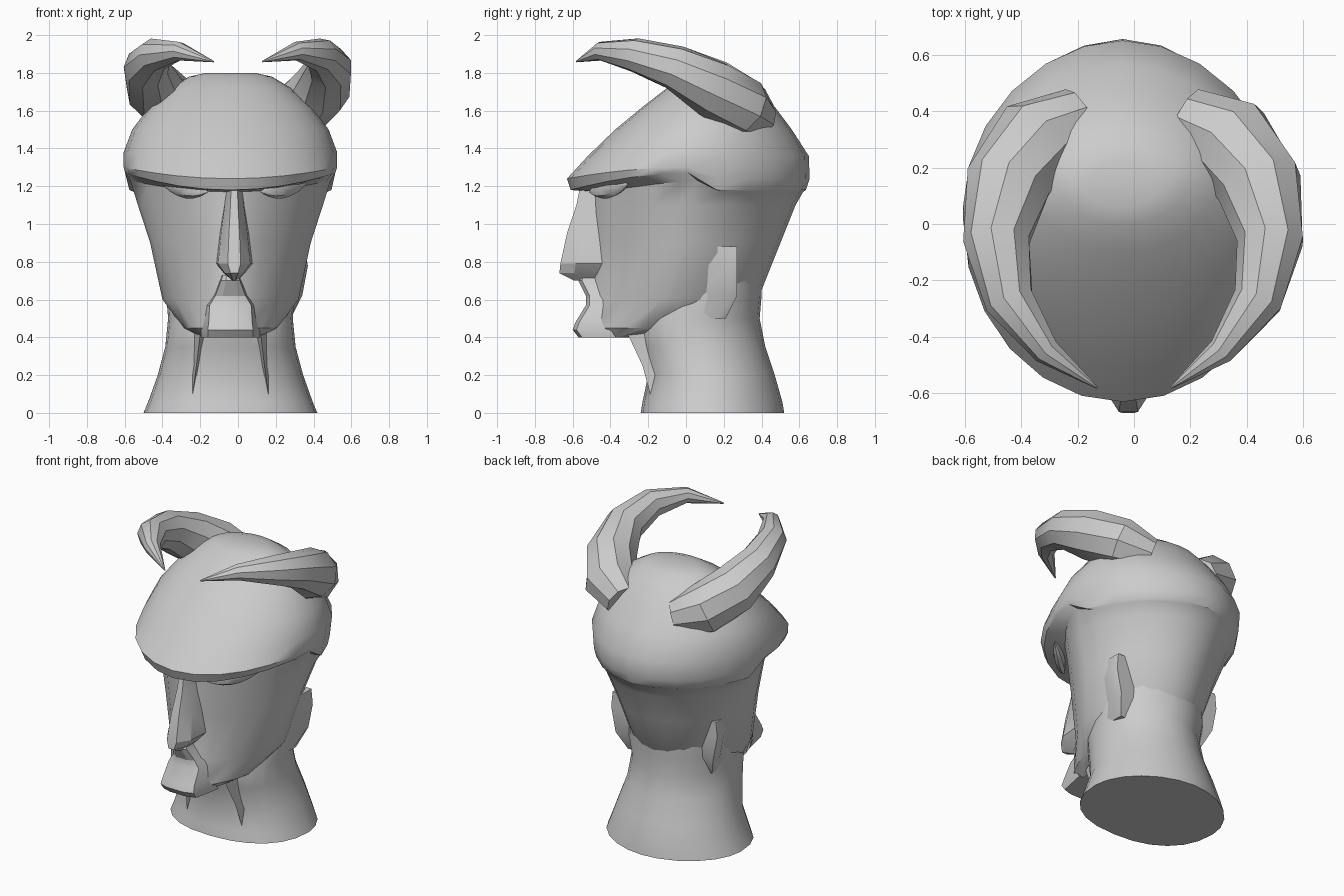
import bpy, bmesh
from math import sin, cos, pi, radians
from mathutils import Vector

if "Cube" in bpy.data.objects:
    bpy.data.objects.remove(bpy.data.objects["Cube"])

stone = bpy.data.materials.new("grey_stone")
stone.use_nodes = True
GREY = (0.6, 0.6, 0.6, 1)
stone.diffuse_color = GREY
stone.node_tree.nodes["Principled BSDF"].inputs["Base Color"].default_value = GREY


def loft(name, rings, angle=35):
    """Skin a stack of equal rings and cap both ends."""
    bm = bmesh.new()
    loops = [[bm.verts.new(p) for p in ring] for ring in rings]
    n = len(loops[0])
    for a, b in zip(loops, loops[1:]):
        for i in range(n):
            j = (i + 1) % n
            bm.faces.new((a[i], a[j], b[j], b[i]))
    bm.faces.new(loops[0][::-1])
    bm.faces.new(loops[-1])
    bmesh.ops.recalc_face_normals(bm, faces=bm.faces)
    mesh = bpy.data.meshes.new(name)
    bm.to_mesh(mesh)
    bm.free()
    mesh.materials.append(stone)
    ob = bpy.data.objects.new(name, mesh)
    bpy.context.collection.objects.link(ob)
    bpy.ops.object.select_all(action="DESELECT")
    ob.select_set(True)
    bpy.context.view_layer.objects.active = ob
    bpy.ops.object.shade_smooth_by_angle(angle=radians(angle))
    return ob


def power(v, e):
    return abs(v) ** (2 / e) * (1 if v > 0 else -1)


def oval(z, w, front, back, e=2.0, lift=0.0, cx=-0.04, n=24):
    """Horizontal outline: front half uses exponent e, the brow can lift at its ends."""
    mid, half = (front + back) / 2, (back - front) / 2
    pts = []
    for i in range(n):
        t = 2 * pi * i / n
        s, c = sin(t), -cos(t)
        k = e if c < 0 else 1.9
        x, y = power(s, k) * w, power(c, k) * half
        pts.append((cx + x, mid + y, z + lift * (x / w) ** 2 * (c < 0.1)))
    return pts


# Head: jaw, cheeks, overhanging brow, sloping forehead and crown
head = [(0.40, 0.15, -0.56, 0.1, 1.7), (0.45, 0.25, -0.57, 0.25, 1.5),
        (0.6, 0.36, -0.5, 0.38, 1.4), (0.9, 0.425, -0.5, 0.5, 1.5),
        (1.1, 0.49, -0.5, 0.58, 1.5), (1.17, 0.53, -0.5, 0.62, 1.5, 0.06),
        (1.18, 0.555, -0.61, 0.635, 1.95, 0.09), (1.24, 0.565, -0.63, 0.655, 2, 0.06),
        (1.36, 0.565, -0.52, 0.65, 2, 0.02), (1.5, 0.52, -0.375, 0.56),
        (1.62, 0.43, -0.23, 0.47), (1.72, 0.32, -0.1, 0.38),
        (1.78, 0.22, 0, 0.29), (1.8, 0.13, 0.06, 0.22)]
loft("head", [oval(*r) for r in head])

# Neck, flaring at the base
neck = [(0, 0.46, -0.24, 0.52), (0.06, 0.435, -0.23, 0.51), (0.2, 0.385, -0.2, 0.47),
        (0.35, 0.345, -0.25, 0.42), (0.5, 0.33, -0.28, 0.39), (0.62, 0.34, -0.2, 0.4),
        (0.9, 0.3, -0.1, 0.4)]
loft("neck", [oval(*r, 2.3) for r in neck])

# Nose: wedge sections with a ridge, ending in a drooping tip
nose = [(0.7, 0.015, -0.59), (0.74, 0.05, -0.67), (0.79, 0.085, -0.665),
        (0.95, 0.07, -0.63), (1.1, 0.05, -0.58), (1.2, 0.04, -0.56)]
loft("nose", [[(-0.02 + w * 1.15, -0.42, z), (-0.02 + w, y + 0.08, z), (-0.02 + w * 0.4, y, z),
               (-0.02 - w * 0.4, y, z), (-0.02 - w, y + 0.08, z), (-0.02 - w * 1.15, -0.42, z)]
              for z, w, y in nose], 25)

# Mouth and chin block, hollowed between lip and chin
mouth = [(0.4, 0.12, -0.57), (0.44, 0.12, -0.6), (0.48, 0.115, -0.585),
         (0.57, 0.11, -0.53), (0.62, 0.08, -0.53), (0.7, 0.05, -0.57), (0.73, 0.04, -0.56)]
loft("mouth", [[(-0.04 + s * w * k, y + d, z) for s, k, d in
                ((1, 1.3, 0.2), (1, 1, 0.02), (1, 0.5, 0), (-1, 0.5, 0), (-1, 1, 0.02), (-1, 1.3, 0.2))]
               for z, w, y in mouth], 25)

# Horns: tapered tubes sweeping outward, forward and in to a point
path = [(0.19, 0.38, 1.56, 0.11), (0.34, 0.3, 1.62, 0.16), (0.445, 0.14, 1.72, 0.155),
        (0.485, -0.06, 1.83, 0.12), (0.44, -0.27, 1.895, 0.09), (0.31, -0.45, 1.915, 0.05),
        (0.13, -0.58, 1.86, 0.004)]
for side, label in ((1, "left"), (-1, "right")):
    pts = [Vector((p[0] * side, p[1], p[2])) for p in path]
    rings = []
    for i, c in enumerate(pts):
        tangent = pts[min(i + 1, len(pts) - 1)] - pts[max(i - 1, 0)]
        u = tangent.cross(Vector((0, 0, 1))).normalized()
        v = u.cross(tangent).normalized()
        r = path[i][3]
        rings.append([c + (u * cos(a) + v * sin(a)) * r
                      for a in (2 * pi * k / 9 for k in range(9))])
    loft(label + "_horn", rings)

    # Eye: narrow almond tucked under the brow
    eye = []
    for k in range(7):
        f = -1 + k / 3
        r = 0.004 + 0.05 * (1 - f * f)
        x = side * (0.26 + 0.12 * f) - 0.02
        y = -0.41 + 0.1 * f
        eye.append([(x, y + r * cos(a) * 0.8, 1.19 + 0.02 * f + r * sin(a))
                    for a in (2 * pi * j / 8 for j in range(8))])
    loft(label + "_eye", eye)

    # Ear: low wedge opening backward
    ear = [(0.5, 0.3, 0.21, 0.01), (0.62, 0.3, 0.27, 0.07), (0.78, 0.34, 0.27, 0.06),
           (0.88, 0.37, 0.27, 0.01)]
    loft(label + "_ear", [[(-0.03 + side * w, 0.05, z), (-0.03 + side * (w + d), y - 0.05, z),
                           (-0.03 + side * (w + d * 0.8), y, z), (-0.03 + side * (w - 0.1), y, z)]
                          for z, w, y, d in ear], 30)

    # Neck tendon: ridge from the jaw down to the collar
    tendon = [(0.1, 0.2, -0.18, 0.01), (0.25, 0.18, -0.2, 0.03), (0.42, 0.16, -0.27, 0.04)]
    loft(label + "_tendon", [[(-0.04 + side * (x - d), y + 0.08, z), (-0.04 + side * x, y - d, z),
                              (-0.04 + side * (x + d), y + 0.08, z)] for z, x, y, d in tendon])
